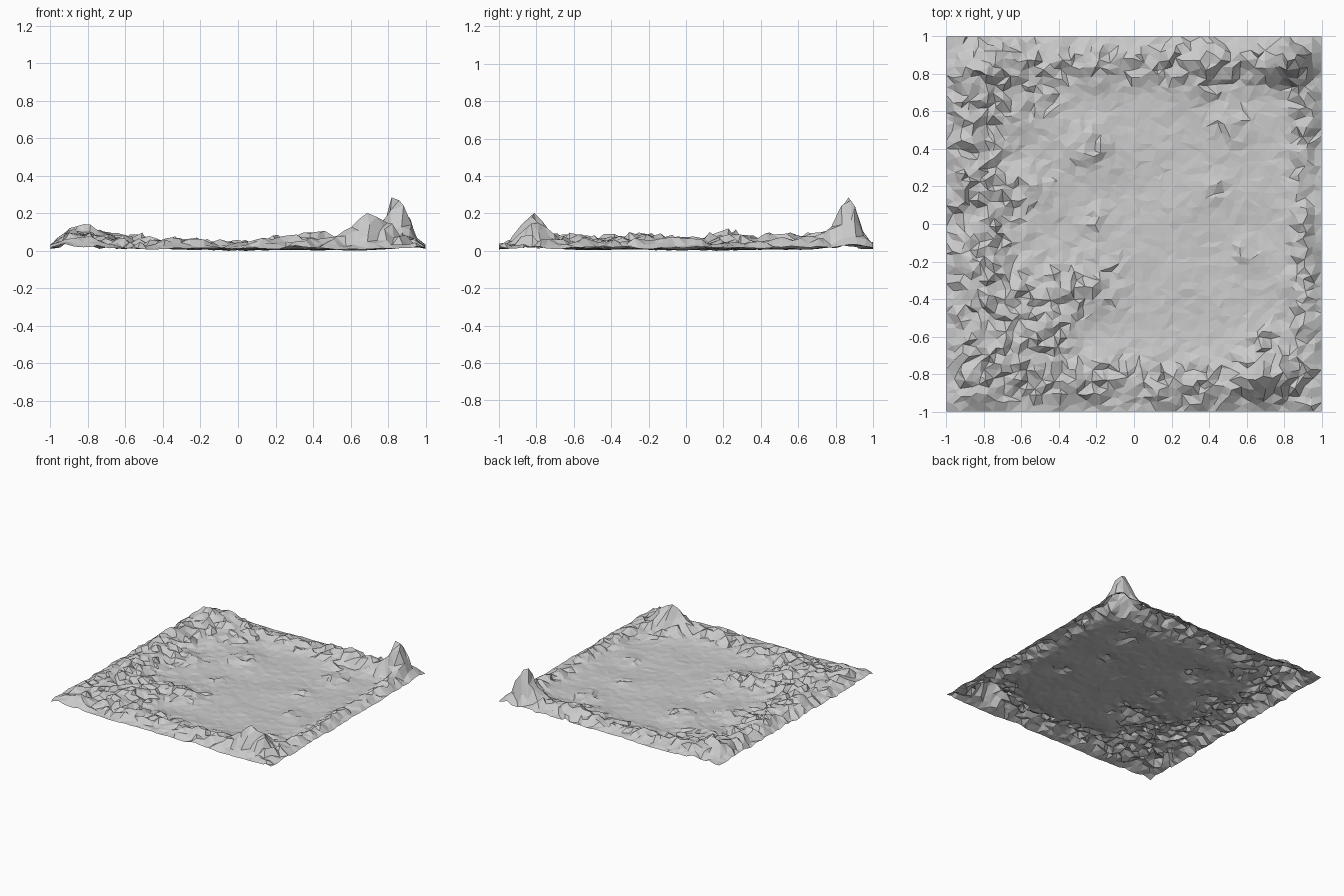
import bpy, bmesh, random
from math import exp, hypot
from mathutils import Vector, noise

random.seed(7)
N = 46          # grid cells per side
CELL = 2 / N

# Hills: x, y, height, radius
HILLS = [
    (0.85, 0.86, 0.24, 0.085), (0.70, 0.90, 0.05, 0.12), (0.38, 0.88, 0.05, 0.16),
    (0.95, 0.62, 0.03, 0.12), (0.68, -0.82, 0.16, 0.07), (0.80, -0.80, 0.11, 0.085),
    (0.54, -0.84, 0.05, 0.10), (0.28, -0.92, 0.03, 0.12), (0.70, -0.64, 0.035, 0.10),
    (-0.68, 0.86, 0.06, 0.13), (-0.88, 0.78, 0.05, 0.13), (-0.88, 0.50, 0.03, 0.10),
    (-0.90, 0.20, 0.04, 0.12), (-0.87, -0.22, 0.03, 0.12), (-0.50, -0.62, 0.06, 0.12),
    (-0.66, -0.70, 0.035, 0.12), (-0.90, -0.80, 0.03, 0.12), (-0.50, 0.65, 0.02, 0.14),
    (-0.21, -0.31, 0.030, 0.16), (-0.40, -0.38, 0.02, 0.15), (-0.60, -0.45, 0.02, 0.30),
    (-0.22, 0.02, 0.025, 0.07), (0.95, -0.30, 0.02, 0.15), (-0.24, 0.42, 0.025, 0.13),
    (0.45, 0.20, 0.022, 0.07), (0.52, 0.54, 0.022, 0.10), (0.60, -0.15, 0.022, 0.07),
    (-0.22, -0.80, 0.02, 0.10), (-0.52, 0.15, 0.015, 0.15),
]


def bell(d, width):
    return exp(-(d / width) ** 2)


def landform(x, y):
    """Raised rim round a flat basin, plus separate hills."""
    rim = max(0.050 * bell(x + 0.86, 0.20), 0.040 * bell(x - 0.92, 0.08),
              0.034 * bell(y - 0.87, 0.13), 0.030 * bell(y + 0.86, 0.14))
    return rim + sum(h * bell(hypot(x - hx, y - hy), r) for hx, hy, h, r in HILLS)


# Terrain sheet: jittered grid raised by the landform and noise
bm = bmesh.new()
bmesh.ops.create_grid(bm, x_segments=N, y_segments=N, size=1)
for v in bm.verts:
    x, y = v.co.x, v.co.y
    if abs(x) < 0.99:
        x += random.uniform(-0.36, 0.36) * CELL
    if abs(y) < 0.99:
        y += random.uniform(-0.36, 0.36) * CELL
    # Everything sinks towards the outer edge
    base = landform(x, y) * min(1.0, 0.4 + (1 - max(abs(x), abs(y))) / 0.14)
    # Crags are strong on the rim and hills, faint in the basin
    rough = max(0.12, min(1.0, base / 0.035))
    crag = noise.noise(Vector((x * 7, y * 7, 3.1))) * 0.55 + noise.noise(Vector((x * 15, y * 15, 8.4))) * 0.45
    z = 0.014 + base
    z += rough * (0.036 * crag + random.uniform(-0.022, 0.022))
    z += 0.009 * noise.noise(Vector((x * 4, y * 4, 1.7)))
    v.co = (x, y, max(z, 0.004))

# Stand the lowest point on the ground and split into flat triangles
low = min(v.co.z for v in bm.verts)
for v in bm.verts:
    v.co.z -= low
bmesh.ops.triangulate(bm, faces=bm.faces[:], quad_method='BEAUTY')
if sum(f.normal.z for f in bm.faces) < 0:
    bmesh.ops.reverse_faces(bm, faces=bm.faces[:])

mesh = bpy.data.meshes.new("terrain")
bm.to_mesh(mesh)
bm.free()
terrain = bpy.data.objects.new("terrain", mesh)
bpy.context.collection.objects.link(terrain)
